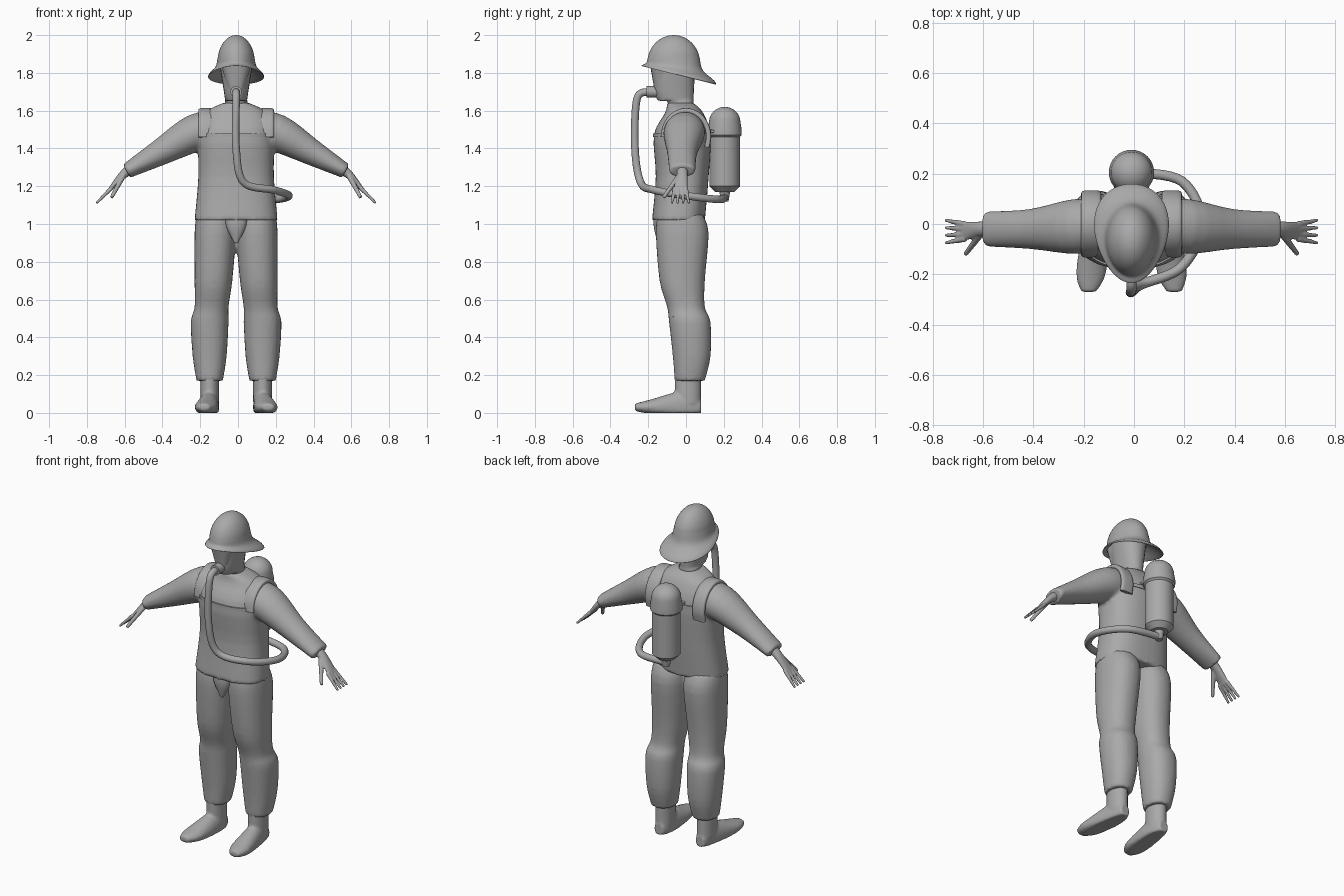
import bpy, bmesh, math
from mathutils import Vector

if "Cube" in bpy.data.objects:
    bpy.data.objects.remove(bpy.data.objects["Cube"])

CENTRE = -0.01
ACROSS, DEPTH, UP = Vector((1, 0, 0)), Vector((0, 1, 0)), Vector((0, 0, 1))

grey = bpy.data.materials.new("plain grey")
grey.use_nodes = True
grey.diffuse_color = (0.4, 0.4, 0.4, 1)
grey.node_tree.nodes["Principled BSDF"].inputs["Base Color"].default_value = grey.diffuse_color


def spline(rows, steps):
    """Smooth interpolation of whole station rows."""
    rows = [Vector(row) for row in rows]
    last = len(rows) - 1
    result = []
    for i in range(last):
        start, end = rows[i], rows[i + 1]
        leave = (end - rows[max(i - 1, 0)]) / 2
        arrive = (rows[min(i + 2, last)] - start) / 2
        for step in range(steps):
            t = step / steps
            ease = t * t * (3 - 2 * t)
            result.append(start.lerp(end, ease) + leave * (t * (1 - t) ** 2) - arrive * (t * t * (1 - t)))
    return result + [rows[last]]


def sweep(bm, rows, axis=None, side=ACROSS, mirror=1, steps=4, sides=24, power=1.0, bend=None):
    """Skin ellipses (x, y, z, half width, half height) along a path or a fixed axis."""
    rows = spline([row if len(row) == 5 else (*row, row[-1]) for row in rows], steps)
    points = [row.to_tuple()[:3] if hasattr(row, "to_tuple") and len(row) < 5 else tuple(row)[:3] for row in rows]
    points = [Vector(point) for point in points]
    across, rings = side.copy(), []
    for i, row in enumerate(rows):
        ahead, behind = points[min(i + 1, len(points) - 1)], points[max(i - 1, 0)]
        along = axis or (ahead - behind).normalized()
        across = (across - along * across.dot(along)).normalized()
        upward = along.cross(across)
        ring = []
        for k in range(sides):
            angle = math.tau * k / sides
            wide, high = [math.copysign(abs(w) ** power, w) for w in (math.cos(angle), math.sin(angle))]
            point = points[i] + across * (wide * row[3]) + upward * (high * row[4])
            if bend:
                point = bend(point)
            ring.append(bm.verts.new((point.x * mirror + CENTRE, point.y, max(point.z, 0))))
        rings.append(ring)
    for lower, upper in zip(rings, rings[1:]):
        for k in range(sides):
            bm.faces.new((lower[k - 1], lower[k], upper[k], upper[k - 1]))
    bm.faces.new(rings[0][::-1])
    bm.faces.new(rings[-1])


def finish(name, bm, voxel=0):
    """Turn the skins into an object; a voxel size blends them into one surface."""
    bmesh.ops.recalc_face_normals(bm, faces=bm.faces)
    mesh = bpy.data.meshes.new(name)
    bm.to_mesh(mesh)
    bm.free()
    mesh.shade_smooth()
    mesh.set_sharp_from_angle(angle=math.radians(40))
    mesh.materials.append(grey)
    thing = bpy.data.objects.new(name, mesh)
    bpy.context.collection.objects.link(thing)
    if voxel:
        blend = thing.modifiers.new("blend", "REMESH")
        blend.mode, blend.voxel_size, blend.use_smooth_shade = "VOXEL", voxel, True
        soften = thing.modifiers.new("soften", "SMOOTH")
        soften.iterations = 4


def part(name, rows, voxel=0, pair=False, **options):
    bm = bmesh.new()
    for mirror in ((1, -1) if pair else (1,)):
        sweep(bm, rows, mirror=mirror, **options)
    finish(name, bm, voxel)


def column(*rows):
    """Stations on the centre line, given as y, z, half width, half depth."""
    return [(0, *row) for row in rows]


# Jacket: torso blended with both sleeves
torso = column((-.04, 1.02, .22, .14), (-.02, 1.25, .2, .14), (-.02, 1.47, .2, .15),
               (-.01, 1.59, .16, .1), (-.03, 1.64, .07, .07))
sleeve = [(.1, 0, 1.5, .09, .1), (.22, -.01, 1.48, .11, .1),
          (.4, -.02, 1.38, .08, .07), (.58, -.02, 1.28, .07, .04)]
bm = bmesh.new()
sweep(bm, torso, axis=UP, power=.8, sides=40)
for mirror in (1, -1):
    sweep(bm, sleeve, side=DEPTH, mirror=mirror)
finish("jacket", bm, .01)

# Vest trim: chest seam and arched shoulder straps
part("chest_seam", column((-.02, 1.46, .2, .155), (-.02, 1.48, .2, .155)),
     axis=UP, power=.8, sides=40, steps=1)
arch = [math.pi * i / 8 for i in range(10)]
part("shoulder_strap", [(.16, -.12 * math.cos(a), 1.46 + .14 * math.sin(a), .04, .014) for a in arch],
     pair=True, power=.6)

# Trousers with baggy knees and gathered cuffs
leg = [(.11, -.03, 1.05, .1, .12), (.11, -.02, .95, .11, .14), (.12, -.02, .7, .1, .12),
       (.13, 0, .56, .09, .1), (.14, .02, .48, .1, .11), (.14, .03, .3, .09, .1), (.14, .02, .17, .07, .08)]
part("trousers", leg, .01, pair=True, axis=UP, power=.9)
part("front_flap", column((-.14, 1.04, .06, .03), (-.14, .98, .05, .03), (-.14, .9, .01, .01)), axis=UP)
part("knee_fold", [(.12, -.08, .5, .01), (.16, -.08, .5, .01), (.2, -.06, .51, .01)],
     pair=True, side=UP, sides=10)

# Boots: ankle and foot, flattened at the ground
ankle = [(.14, .01, .2, .05, .07), (.14, .01, .05, .05, .07)]
foot = [(.14, .08, .03, .03, .04), (.14, 0, .03, .05, .09), (.16, -.19, .03, .06, .04), (.17, -.27, .03, .03, .02)]
bm = bmesh.new()
for mirror in (1, -1):
    sweep(bm, ankle, axis=UP, mirror=mirror)
    sweep(bm, foot, axis=DEPTH, mirror=mirror)
finish("boots", bm, .008)

# Hands: palm, thumb and four fanned fingers
palm = [(.56, -.02, 1.29, .03), (.61, -.02, 1.25, .03, .02), (.67, -.03, 1.18, .04, .01)]
thumb = [(.6, -.04, 1.25, .015), (.66, -.12, 1.14, .01)]
bm = bmesh.new()
for mirror in (1, -1):
    sweep(bm, palm, side=DEPTH, mirror=mirror)
    sweep(bm, thumb, side=DEPTH, mirror=mirror, sides=12)
    for spread in (-.03, -.01, .01, .03):
        finger = [(.66 + .08 * t, -.03 + spread * (1 + t / 2), 1.19 - .08 * t, .012 - .005 * t)
                  for t in (0, .5, 1)]
        sweep(bm, finger, side=DEPTH, mirror=mirror, sides=12)
finish("hands", bm, .005)

# Head and breathing mask
part("head", column((-.03, 1.6, .06, .07), (-.03, 1.65, .06, .07), (-.06, 1.67, .06, .1),
                    (-.06, 1.86, .09, .11)), axis=UP, power=.9)
part("face_mask", column((-.13, 1.67, .03, .03), (-.12, 1.84, .08, .07)), axis=UP, power=.8)
part("mask_nozzle", [(0, -.14, 1.7, .03), (0, -.21, 1.7, .03)], steps=1)


# Helmet: dome flaring into a brim that dips and widens to the rear
def droop(point):
    flare = max(0, min(1, (1.88 - point.z) * 11))
    back = (point.y + .04) * flare
    return Vector((point.x * (1 + back), point.y, point.z - back / 4))


dome = [(-.065, 1.85 + .15 * math.cos(a), .1 * math.sin(a), .14 * math.sin(a))
        for a in (math.pi * (i + .1) / 16 for i in range(8))]
brim = [(-.06, 1.83, .11, .15), (-.04, 1.8, .14, .19), (-.04, 1.79, .14, .19), (-.06, 1.84, .08, .11)]
part("helmet", column(*dome, *brim), axis=UP, sides=48, bend=droop)

# Air tank with collar, valve and mount
TANK = .205
shell = [(1.17, .05), (1.2, .08), (1.46, .08), (1.47, .09), (1.5, .09)]
shell += [(1.54 + .08 * math.sin(a), .083 * math.cos(a)) for a in (math.pi * i / 17 for i in range(9))]
part("air_tank", [(0, TANK, height, radius) for height, radius in shell], axis=UP, steps=1, sides=32)
part("tank_valve", [(0, TANK, 1.12, .02), (0, TANK, 1.18, .03)], steps=1)
part("tank_mount", [(0, .08, 1.49, .07, .01), (0, .17, 1.49, .07, .01)], steps=1, power=.4)

# Hose from the mask around the left side to the tank valve
path = [(0, -.2, 1.7), (0, -.26, 1.66), (0, -.27, 1.4), (.04, -.24, 1.22),
        (.2, -.17, 1.18), (.28, 0, 1.15), (.2, .17, 1.13), (0, TANK, 1.14)]
part("air_hose", [(*point, .02) for point in path], steps=8, sides=16)
